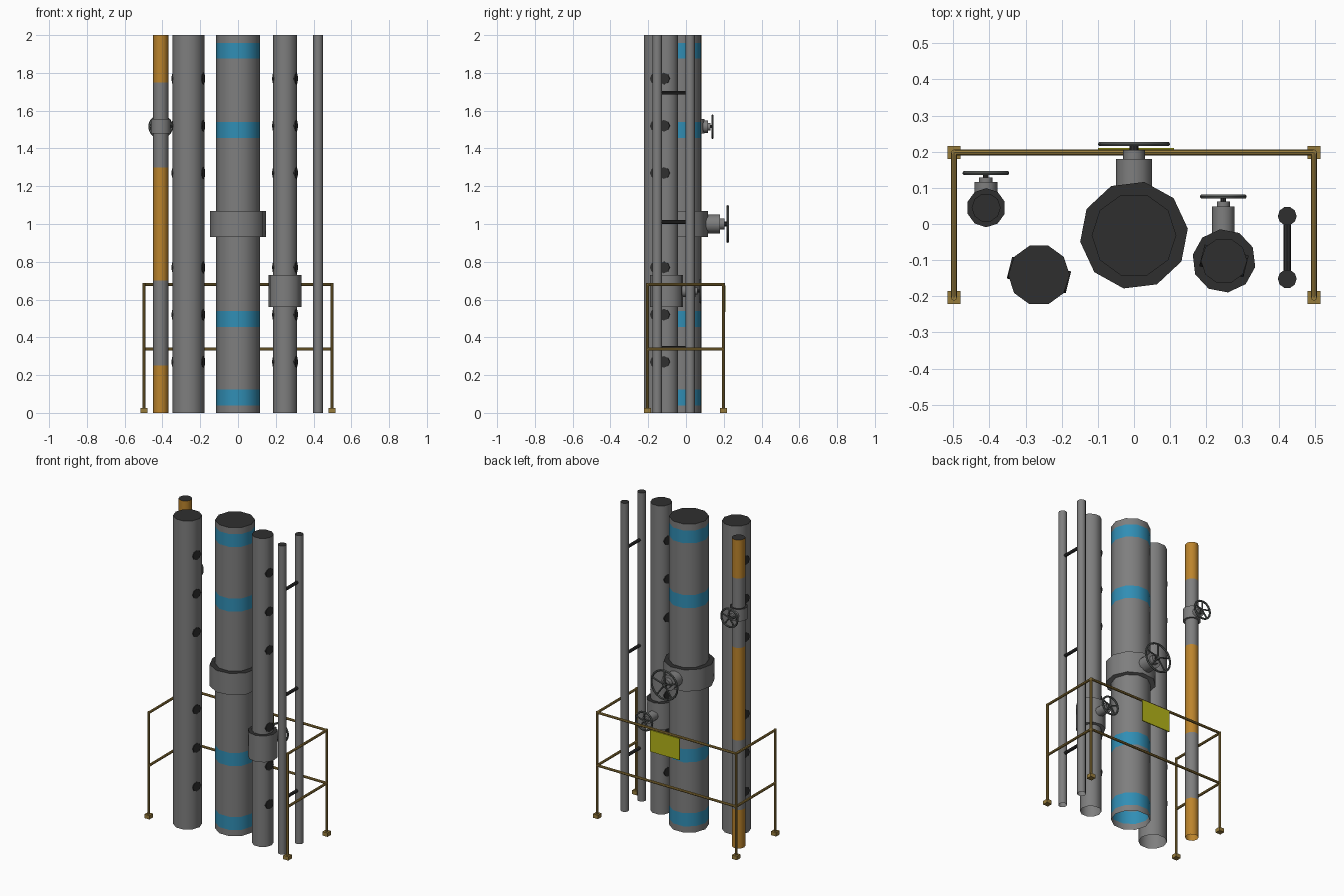
import bpy, bmesh, math
from mathutils import Vector, Matrix

if "Cube" in bpy.data.objects:
    bpy.data.objects.remove(bpy.data.objects["Cube"])


def material(name, rgb):
    m = bpy.data.materials.new(name)
    m.diffuse_color = (*rgb, 1)
    m.use_nodes = True
    m.node_tree.nodes["Principled BSDF"].inputs["Base Color"].default_value = m.diffuse_color
    return m


GRAY = material("pipe gray", (0.21, 0.21, 0.21))
DARK = material("dark steel", (0.028, 0.028, 0.028))
BLUE = material("blue band", (0.03, 0.27, 0.46))
ORANGE = material("orange band", (0.50, 0.23, 0.025))
RAIL = material("railing ochre", (0.31, 0.20, 0.045))
SIGN = material("sign yellow", (0.45, 0.45, 0.01))
WHEEL = material("wheel gray", (0.11, 0.12, 0.115))


def finish(name, bm, mats, smooth=True):
    me = bpy.data.meshes.new(name)
    bm.to_mesh(me)
    bm.free()
    for m in mats:
        me.materials.append(m)
    if smooth:
        for p in me.polygons:
            p.use_smooth = True
        me.set_sharp_from_angle(angle=math.radians(40))
    ob = bpy.data.objects.new(name, me)
    bpy.context.collection.objects.link(ob)
    return ob


def add_rod(bm, a, b, r, n=8):
    """Capped cylinder between two points."""
    a, b = Vector(a), Vector(b)
    rot = (b - a).to_track_quat('Z', 'Y').to_matrix().to_4x4()
    bmesh.ops.create_cone(bm, cap_ends=True, segments=n, radius1=r, radius2=r,
                          depth=(b - a).length,
                          matrix=Matrix.Translation((a + b) / 2) @ rot)


def add_box(bm, centre, size, rot=Matrix()):
    bmesh.ops.create_cube(bm, size=1, matrix=Matrix.Translation(centre) @ rot
                          @ Matrix.Diagonal((*size, 1)))


def pipe(name, x, y, r, levels, band=None):
    """Upright ten-sided pipe, open below, dark cap on top; every second section is banded."""
    bm = bmesh.new()
    n = 10
    rings = [[bm.verts.new((x + r * math.cos(2 * math.pi * i / n),
                            y + r * math.sin(2 * math.pi * i / n), z))
              for i in range(n)] for z in levels]
    for k in range(len(levels) - 1):
        for i in range(n):
            j = (i + 1) % n
            f = bm.faces.new((rings[k][i], rings[k][j], rings[k + 1][j], rings[k + 1][i]))
            f.material_index = 2 * (k % 2)
    bm.faces.new(rings[-1]).material_index = 1
    return finish(name, bm, [GRAY, DARK, band or GRAY])


def collar(name, x, y, r, z0, z1, turn, dark_sides=True):
    """Thick valve body around a pipe, dark on the ends and on two opposite sides."""
    bm = bmesh.new()
    bmesh.ops.create_cone(bm, cap_ends=True, segments=10, radius1=r, radius2=r, depth=z1 - z0)
    bmesh.ops.rotate(bm, verts=bm.verts, matrix=Matrix.Rotation(math.radians(turn), 3, 'Z'))
    bm.normal_update()
    for f in bm.faces:
        c = f.calc_center_median()
        side = abs(f.normal.x) > 0.96 and c.x * c.y * (1 if turn < 0 else -1) > 0
        if f.normal.z > 0.5 or (dark_sides and side):
            f.material_index = 1
    bmesh.ops.translate(bm, verts=bm.verts, vec=(x, y, (z0 + z1) / 2))
    return finish(name, bm, [GRAY, DARK])


def valve(name, x, z, ys, radii, wheel_y, wheel_r):
    """Stepped bonnet, dark spindle and spoked hand wheel pointing to the back."""
    bm = bmesh.new()
    for k, r in enumerate(radii):
        add_rod(bm, (x, ys[k], z), (x, ys[k + 1], z), r, 12)
    finish(name + "_bonnet", bm, [GRAY])
    bm = bmesh.new()
    add_rod(bm, (x, ys[-2], z), (x, wheel_y + 0.004, z), wheel_r * 0.12, 8)
    finish(name + "_spindle", bm, [DARK])

    bm = bmesh.new()
    n, m, t = 20, 6, 0.0065
    rim = wheel_r - t
    grid = [[bm.verts.new((x + (rim + t * math.cos(2 * math.pi * j / m)) * math.cos(2 * math.pi * i / n),
                           wheel_y + t * math.sin(2 * math.pi * j / m),
                           z + (rim + t * math.cos(2 * math.pi * j / m)) * math.sin(2 * math.pi * i / n)))
             for j in range(m)] for i in range(n)]
    for i in range(n):
        for j in range(m):
            a, b = grid[i], grid[(i + 1) % n]
            bm.faces.new((a[j], a[(j + 1) % m], b[(j + 1) % m], b[j]))
    for k in range(5):
        a = math.pi / 2 + 2 * math.pi * k / 5
        add_rod(bm, (x, wheel_y, z),
                (x + rim * math.cos(a), wheel_y, z + rim * math.sin(a)), 0.005, 6)
    bmesh.ops.recalc_face_normals(bm, faces=bm.faces)
    finish(name + "_wheel", bm, [WHEEL])


# Upright pipes
pipe("main_pipe", 0, -0.031, 0.117,
     [0, 0.04, 0.125, 0.455, 0.54, 1.455, 1.54, 1.875, 1.958, 2], BLUE)
pipe("left_pipe", -0.263, -0.141, 0.085, [0, 2])
pipe("right_pipe", 0.249, -0.102, 0.064, [0, 2])
pipe("striped_pipe", -0.409, 0.045, 0.04, [0, 0, 0.25, 0.7, 1.3, 1.75, 2][1:], None)
stripes = bpy.data.objects["striped_pipe"].data
stripes.materials[0] = ORANGE      # orange sections alternate with plain gray ones
stripes.materials[2] = GRAY
for side, y in (("front", -0.152), ("back", 0.022)):
    pipe("thin_pipe_" + side, 0.424, y, 0.026, [0, 2])

# Dark struts joining the two thin pipes
bm = bmesh.new()
for z in (0.345, 1.01, 1.695):
    add_rod(bm, (0.424, -0.14, z), (0.424, 0.01, z), 0.01)
finish("thin_pipe_struts", bm, [DARK])

# Dark fastener spots on opposite sides of two pipes
for name, x, y, r in (("left_pipe_spots", -0.263, -0.141, 0.085),
                      ("right_pipe_spots", 0.249, -0.102, 0.064)):
    bm = bmesh.new()
    d = Vector((math.cos(math.radians(-14)), math.sin(math.radians(-14)), 0)) * (r - 0.001)
    for z in (0.27, 0.52, 0.77, 1.27, 1.52, 1.77):
        c = Vector((x, y, z))
        add_rod(bm, c - d, c + d, 0.031, 8)
    finish(name, bm, [DARK])

# Valve bodies and hand wheels
collar("main_collar", 0, -0.031, 0.15, 0.93, 1.07, -11)
collar("right_collar", 0.249, -0.102, 0.088, 0.56, 0.73, 7)
collar("striped_collar", -0.409, 0.045, 0.054, 1.478, 1.556, 0, False)
valve("main_valve", 0, 1.0, [0.08, 0.18, 0.205], [0.05, 0.03], 0.221, 0.1)
valve("right_valve", 0.247, 0.645, [-0.04, 0.049, 0.062], [0.031, 0.018], 0.076, 0.065)
valve("striped_valve", -0.41, 1.515, [0.08, 0.116, 0.129], [0.032, 0.019], 0.141, 0.065)

# Guard railing, open at the front
bm = bmesh.new()
X, Y0, Y1, H = 0.498, -0.204, 0.198, 0.68
for sx in (-X, X):
    for y in (Y0, Y1):
        add_box(bm, (sx, y, 0.0125), (0.036, 0.036, 0.025))
        add_rod(bm, (sx, y, 0.02), (sx, y, H + 0.007), 0.008)
    for z in (0.337, H):
        add_rod(bm, (sx, Y0, z), (sx, Y1, z), 0.008)
for z in (0.337, H):
    add_rod(bm, (-X, Y1, z), (X, Y1, z), 0.008)
finish("guard_railing", bm, [RAIL])

# Warning plate on the back rail
bm = bmesh.new()
add_box(bm, (0.005, 0.207, 0.605), (0.21, 0.006, 0.14))
finish("warning_plate", bm, [SIGN], False)
